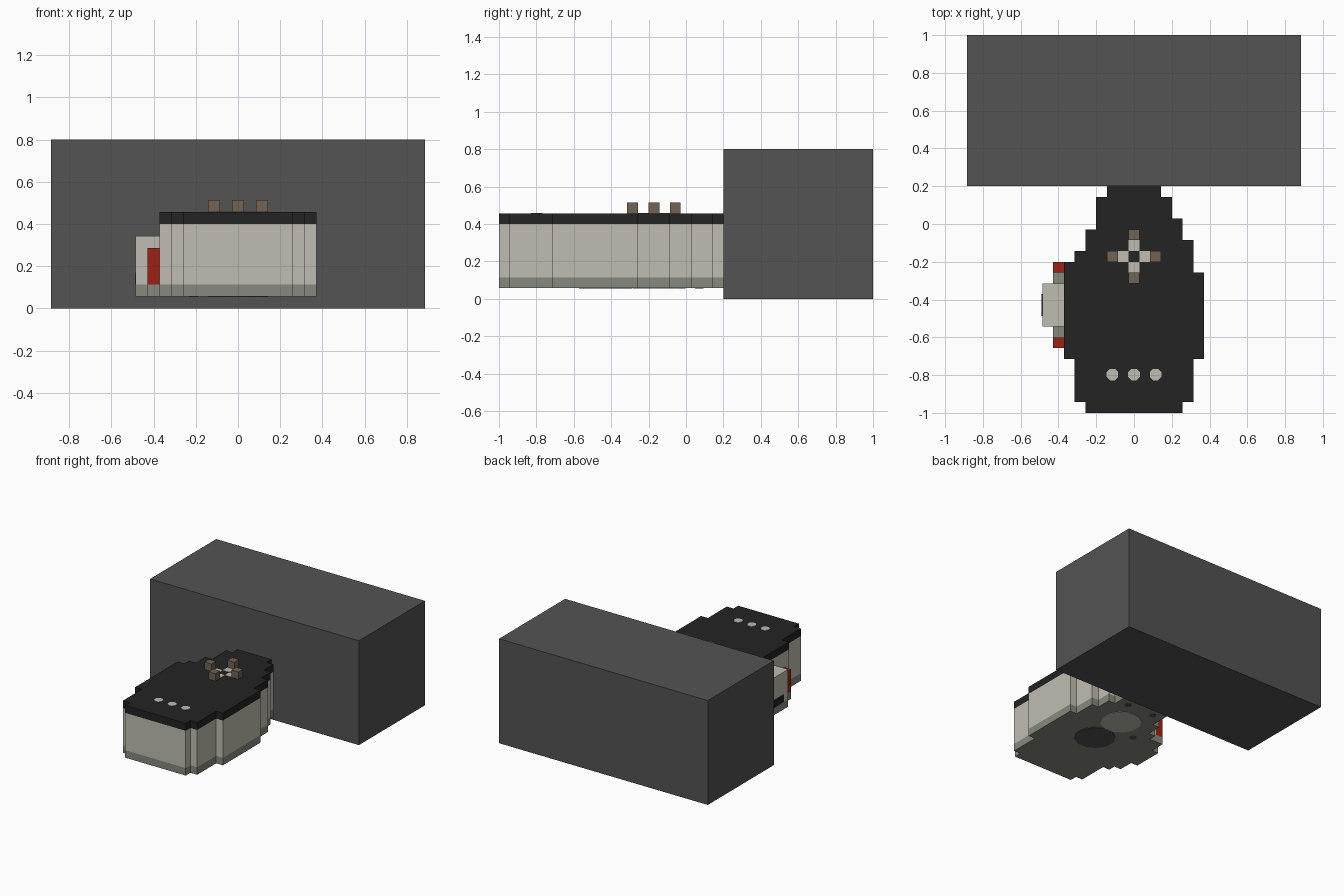
import bpy, bmesh, math

cube = bpy.data.objects.get("Cube")
if cube:
    bpy.data.objects.remove(cube, do_unlink=True)


def material(name, r, g, b):
    """Flat material from an 8-bit display colour."""
    col = [((c / 255 + 0.055) / 1.055) ** 2.4 for c in (r, g, b)] + [1]
    m = bpy.data.materials.new(name)
    m.use_nodes = True
    m.diffuse_color = col
    node = next(n for n in m.node_tree.nodes if n.type == 'BSDF_PRINCIPLED')
    node.inputs["Base Color"].default_value = col
    return m


DARK = material("dark grey", 83, 83, 83)
BLACK = material("black", 35, 35, 35)
CREAM = material("cream", 192, 190, 177)
GREY = material("stone grey", 135, 136, 126)
RED = material("red", 160, 33, 18)
BROWN = material("brown", 113, 99, 81)
U = 2 / 35  # grid step


def finish(name, bm, mat):
    bmesh.ops.recalc_face_normals(bm, faces=bm.faces)
    me = bpy.data.meshes.new(name)
    bm.to_mesh(me)
    bm.free()
    me.materials.append(mat)
    ob = bpy.data.objects.new(name, me)
    bpy.context.collection.objects.link(ob)
    return ob


def prism(name, outline, z0, z1, mat):
    """Extrude an xy outline from z0 to z1."""
    bm = bmesh.new()
    face = bm.faces.new([bm.verts.new((x, y, z0)) for x, y in outline])
    top = bmesh.ops.extrude_face_region(bm, geom=[face])["geom"]
    verts = [v for v in top if isinstance(v, bmesh.types.BMVert)]
    bmesh.ops.translate(bm, verts=verts, vec=(0, 0, z1 - z0))
    return finish(name, bm, mat)


def box(name, x, y, z, mat):
    (x0, x1), (y0, y1) = x, y
    return prism(name, [(x0, y0), (x1, y0), (x1, y1), (x0, y1)], *z, mat)


def disc(name, x, y, r, z, sides, mat):
    step = 2 * math.pi / sides
    ring = [(x + r * math.cos((i + 0.5) * step), y + r * math.sin((i + 0.5) * step))
            for i in range(sides)]
    return prism(name, ring, *z, mat)


# Large rear block
box("rear_block", (-0.885, 0.885), (0.2, 1), (0, 0.8), DARK)


# Stepped body outline: each step holds a half width up to a given y
def stepped(side, steps):
    pts, y = [], -1
    for half, end in steps:
        pts += [(side * half * U, y), (side * half * U, end)]
        y = end
    return pts


front = [(4.5, -0.943), (5.5, -0.714)]
back = [(3.5, 0.143), (2.5, 0.2)]
left = stepped(1, front + [(6.5, -0.257), (5.5, -0.086), (4.5, 0.029)] + back)
right = stepped(-1, front + [(6.5, -0.2), (5.5, -0.143), (4.5, -0.029)] + back)
outline = left + right[::-1]
for name, z0, z1, mat in (("body_base", 1, 2, GREY), ("body_shell", 2, 7, CREAM),
                          ("body_top", 7, 8, BLACK)):
    prism(name, outline, z0 * U, z1 * U, mat)

# Cross of raised keys with pale inlays
TOP = 8 * U
for i, (dx, dy) in enumerate(((1, 0), (-1, 0), (0, 1), (0, -1))):
    for name, d, h, mat in (("cross_key", 2 * U, U, BROWN), ("cross_inlay", U, 0.003, CREAM)):
        cx, cy = dx * d, -3 * U + dy * d
        box(f"{name}_{i}", (cx - U / 2, cx + U / 2), (cy - U / 2, cy + U / 2),
            (TOP, TOP + h), mat)

# Row of round lamps on the top
for i in (-1, 0, 1):
    disc(f"lamp_{i + 2}", i * 2 * U, -0.797, 0.033, (TOP, TOP + 0.003), 8, CREAM)

# Side grip with red stops on a grey ledge
box("grip_ledge", (-7.5 * U, -6.5 * U), (-0.657, -0.2), (U, 2 * U), GREY)
for name, y0 in (("front_stop", -0.657), ("rear_stop", -0.257)):
    box(name, (-7.5 * U, -6.5 * U), (y0, y0 + U), (2 * U, 5 * U), RED)
grip_y = (-0.543, -0.314)
box("grip_base", (-8.5 * U, -6.5 * U), grip_y, (U, 2 * U), GREY)
box("grip", (-8.5 * U, -6.5 * U), grip_y, (2 * U, 6 * U), CREAM)
box("grip_slot", (-8.5 * U - 0.003, -8.5 * U), (-0.486, -0.371), (2 * U, 3 * U), BLACK)

# Underside discs and screws
under = (U - 0.003, U)
disc("underside_dark_disc", 0, -0.43, 0.147, under, 12, DARK)
disc("underside_pale_disc", 0, -0.145, 0.147, under, 12, CREAM)
for i, (x, y) in enumerate(((0.115, 0.07), (-0.115, 0.07), (-0.21, -0.26))):
    disc(f"underside_screw_{i}", x, y, 0.025, under, 8, DARK)
